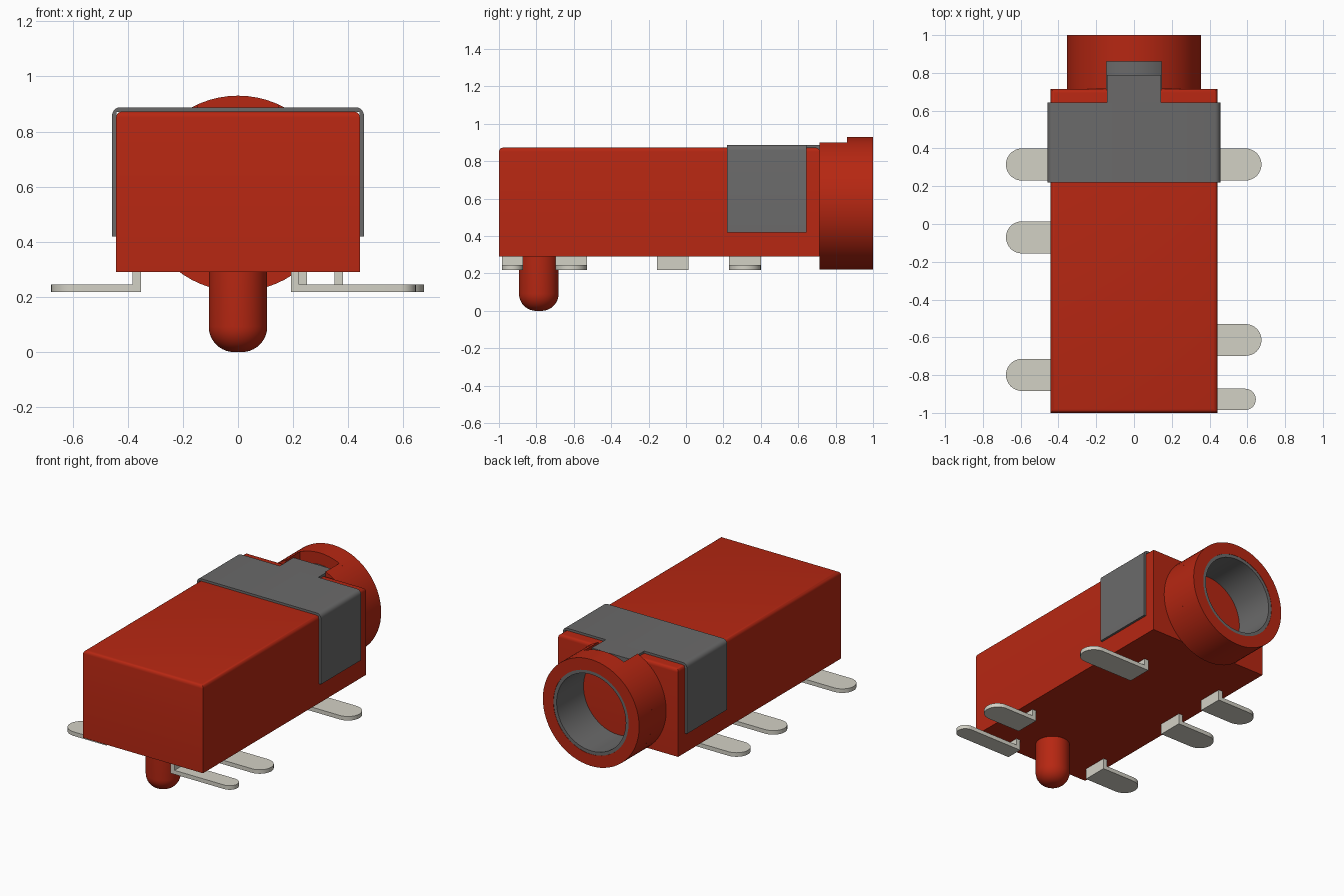
import bpy
import bmesh
from math import sin, cos, pi, asin, radians
from mathutils import Vector

if "Cube" in bpy.data.objects:
    bpy.data.objects.remove(bpy.data.objects["Cube"], do_unlink=True)


def material(name, rgb):
    m = bpy.data.materials.new(name)
    m.use_nodes = True
    m.diffuse_color = (*rgb, 1)
    m.node_tree.nodes["Principled BSDF"].inputs["Base Color"].default_value = (*rgb, 1)
    return m


RED = material("red plastic", (0.47, 0.02, 0.006))
GREY = material("dark grey metal", (0.145, 0.144, 0.144))
TIN = material("tin", (0.65, 0.635, 0.56))


def finish(name, bm, mat):
    bmesh.ops.recalc_face_normals(bm, faces=bm.faces)
    mesh = bpy.data.meshes.new(name)
    bm.to_mesh(mesh)
    bm.free()
    mesh.materials.append(mat)
    mesh.shade_smooth()
    mesh.set_sharp_from_angle(angle=radians(30))
    obj = bpy.data.objects.new(name, mesh)
    bpy.context.collection.objects.link(obj)
    return obj


def arc(cx, cy, r, a0, a1, n):
    steps = [a0 + (a1 - a0) * i / n for i in range(n + 1)]
    return [(cx + r * cos(a), cy + r * sin(a)) for a in steps]


def prism(bm, pts, axis, lo, hi):
    """Extrude a flat outline along y (outline in xz) or z (outline in xy)."""
    def place(p, h):
        return (p[0], h, p[1]) if axis == "y" else (p[0], p[1], h)
    face = bm.faces.new([bm.verts.new(place(p, lo)) for p in pts])
    new = bmesh.ops.extrude_face_region(bm, geom=[face], use_keep_orig=True)["geom"]
    shift = Vector(place((0, 0), hi - lo))
    bmesh.ops.translate(bm, vec=shift, verts=[v for v in new if isinstance(v, bmesh.types.BMVert)])


def box(bm, x, y, z):
    prism(bm, [(x[0], y[0]), (x[1], y[0]), (x[1], y[1]), (x[0], y[1])], "z", *z)


def lathe(name, points, centre, axis, mat, closed):
    """Spin a profile of 3D points about an axis."""
    bm = bmesh.new()
    vs = [bm.verts.new(p) for p in points]
    es = [bm.edges.new(pair) for pair in zip(vs, vs[1:])]
    if closed:
        es.append(bm.edges.new((vs[-1], vs[0])))
    bmesh.ops.spin(bm, geom=vs + es, cent=centre, axis=axis, angle=2 * pi,
                   steps=64, use_merge=True)
    bmesh.ops.remove_doubles(bm, verts=bm.verts, dist=0.0001)
    return finish(name, bm, mat)


# Housing with softened top edges
BACK = 0.715
bm = bmesh.new()
box(bm, (-0.442, 0.442), (-1, BACK), (0.29, 0.873))
top = [e for e in bm.edges if all(v.co.z > 0.8 for v in e.verts)]
bmesh.ops.bevel(bm, geom=top, offset=0.022, segments=4, profile=0.5, affect="EDGES")
finish("housing", bm, RED)

# Socket barrel: full rim, and a notched collar against the housing
AXIS_Z, OUTER, INNER, BORE = 0.575, 0.355, 0.277, 0.255
HALF, NOTCH = 0.145, 0.86


def tube(name, r_in, r_out, y0, y1, mat):
    pts = [(r, y, AXIS_Z) for r, y in ((r_in, y0), (r_out, y0), (r_out, y1), (r_in, y1))]
    return lathe(name, pts, (0, 0, AXIS_Z), (0, 1, 0), mat, True)


tube("barrel_rim", INNER, OUTER, NOTCH, 1, RED)
a_out, a_in = asin(HALF / OUTER), asin(HALF / INNER)
bm = bmesh.new()
prism(bm, arc(0, AXIS_Z, OUTER, pi / 2 + a_out, pi * 2.5 - a_out, 56)
      + arc(0, AXIS_Z, INNER, pi * 2.5 - a_in, pi / 2 + a_in, 56), "y", BACK, NOTCH)
finish("barrel_collar", bm, RED)
tube("contact_sleeve", BORE, INNER, BACK - 0.005, 0.998, GREY)

# Clip wrapped over the housing, with a tab reaching into the notch
W, T, LOW, TOP = 0.457, 0.017, 0.42, 0.888
bm = bmesh.new()
prism(bm, [(W, LOW)] + arc(W - 0.03, TOP - 0.03, 0.03, 0, pi / 2, 5)
      + arc(0.03 - W, TOP - 0.03, 0.03, pi / 2, pi, 5)
      + [(-W, LOW), (T - W, LOW), (T - W, TOP - T), (W - T, TOP - T), (W - T, LOW)],
      "y", 0.22, 0.643)
finish("clip_band", bm, GREY)
bm = bmesh.new()
box(bm, (-0.142, 0.142), (0.64, 0.788), (0.85, TOP))
finish("clip_tab", bm, GREY)

# Locating peg with a rounded tip
R, F, PEG_Y = 0.106, 0.092, -0.787
tip = arc(R - F, F, F, -pi / 2, 0, 10)
lathe("locating_peg", [(x, PEG_Y, z) for x, z in [(0, 0)] + tip + [(R, 0.3)]],
      (0, PEG_Y, 0), (0, 0, 1), RED, False)


# Solder pins: flat blade with a round end and an upright leg
def pin(name, side, y0, y1, inner, outer):
    r = (y1 - y0) / 2
    end = arc(outer - r, (y0 + y1) / 2, r, -pi / 2, pi / 2, 16)
    bm = bmesh.new()
    prism(bm, [(side * x, y) for x, y in [(inner, y0)] + end + [(inner, y1)]],
          "z", 0.218, 0.245)
    box(bm, sorted((side * inner, side * (inner + 0.03))), (y0, y1), (0.245, 0.3))
    finish(name, bm, TIN)


pin("left_front_pin", 1, -0.985, -0.872, 0.192, 0.645)
pin("left_middle_pin", 1, -0.698, -0.53, 0.35, 0.675)
pin("left_back_pin", 1, 0.23, 0.4, 0.22, 0.675)
for label, y in (("front", -0.884), ("middle", -0.156), ("back", 0.23)):
    pin("right_" + label + "_pin", -1, y, y + 0.17, 0.352, 0.678)
